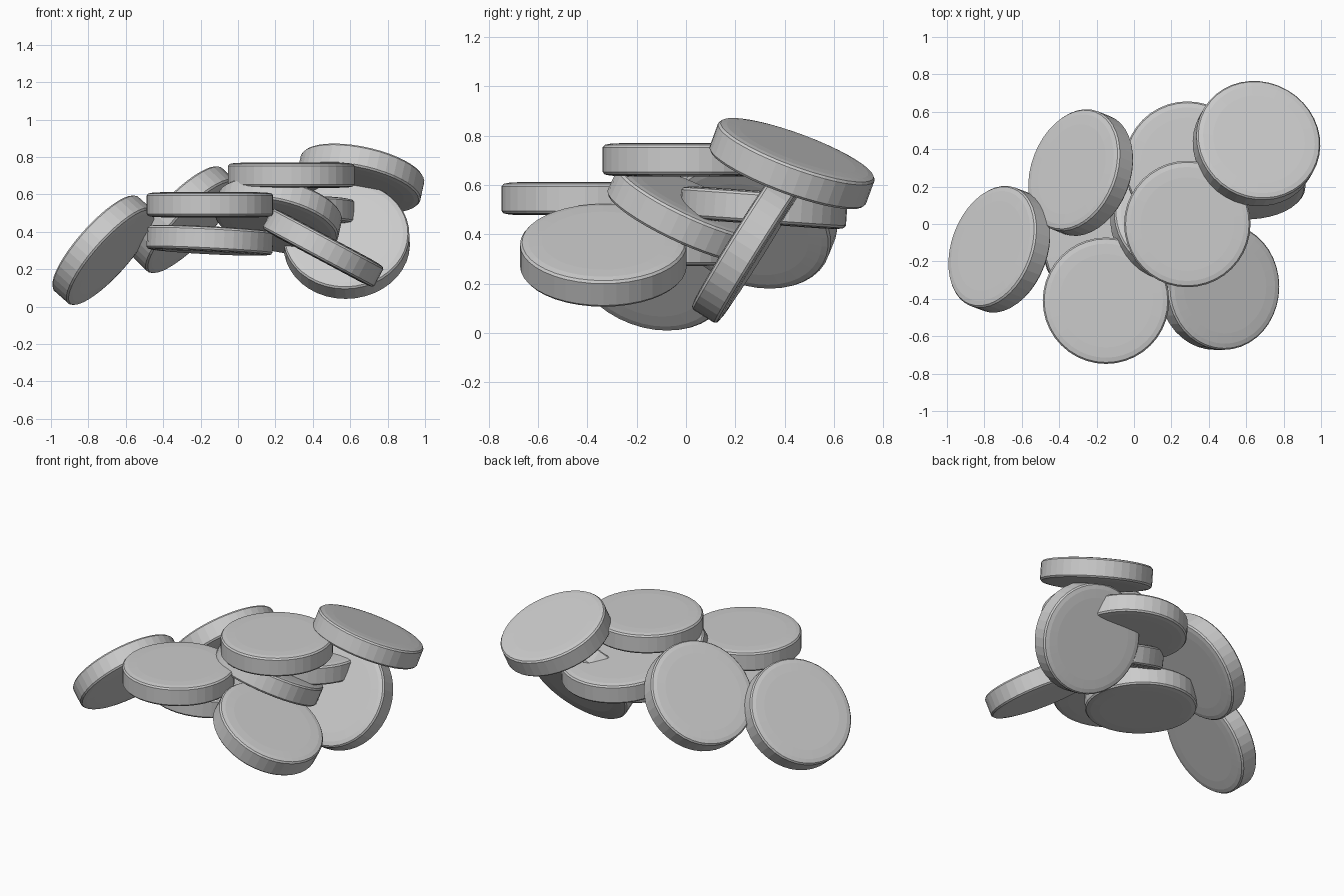
import bpy, bmesh, math
from mathutils import Vector

cube = bpy.data.objects.get("Cube")
if cube:
    bpy.data.objects.remove(cube, do_unlink=True)

GREY = (0.6, 0.6, 0.6, 1)
grey = bpy.data.materials.new("light grey")
grey.use_nodes = True
grey.diffuse_color = GREY
grey.node_tree.nodes["Principled BSDF"].inputs["Base Color"].default_value = GREY

SIDES = 40
# Half profile of a disc: radius and height, from the top centre to the rim
HALF = [(0.25, 0.0675), (0.305, 0.065), (0.33, 0.06), (0.338, 0.05)]


def disc_mesh():
    """One bevelled disc, shared by the whole pile."""
    bm = bmesh.new()
    profile = HALF + [(r, -z) for r, z in reversed(HALF)]
    rings = []
    for r, z in profile:
        rings.append([bm.verts.new((r * math.cos(a), r * math.sin(a), z))
                      for a in (math.tau * i / SIDES for i in range(SIDES))])
    for upper, lower in zip(rings, rings[1:]):
        for i in range(SIDES):
            j = (i + 1) % SIDES
            bm.faces.new((upper[i], lower[i], lower[j], upper[j]))
    bm.faces.new(rings[0])
    bm.faces.new(rings[-1][::-1])
    bmesh.ops.recalc_face_normals(bm, faces=bm.faces)
    mesh = bpy.data.meshes.new("disc")
    bm.to_mesh(mesh)
    bm.free()
    mesh.materials.append(grey)
    return mesh


# Name, centre and axis direction of each disc
DISCS = [
    ("top_disc", (0.285, 0, 0.703), (0, 0, 1)),
    ("front_upper_disc", (-0.15, -0.41, 0.545), (0, 0, 1)),
    ("front_lower_disc", (-0.15, -0.115, 0.355), (0.05, 0.03, 1)),
    ("leaning_middle_disc", (0.215, 0.01, 0.485), (0.2, 0.41, 0.89)),
    ("back_right_disc", (-0.285, 0.275, 0.465), (-0.69, 0.27, 0.67)),
    ("right_disc", (-0.72, -0.135, 0.302), (-0.72, 0.27, 0.64)),
    ("back_disc", (0.285, 0.315, 0.508), (0, 0.07, 1)),
    ("back_left_disc", (0.655, 0.43, 0.687), (0.2, 0.34, 0.92)),
    ("upright_left_disc", (0.58, 0.25, 0.355), (-0.03, -0.85, 0.53)),
    ("front_left_disc", (0.455, -0.335, 0.315), (0.47, 0, 0.88)),
]

mesh = disc_mesh()
for name, centre, axis in DISCS:
    disc = bpy.data.objects.new(name, mesh)
    disc.location = centre
    disc.rotation_euler = Vector(axis).to_track_quat('Z', 'Y').to_euler()
    bpy.context.collection.objects.link(disc)
